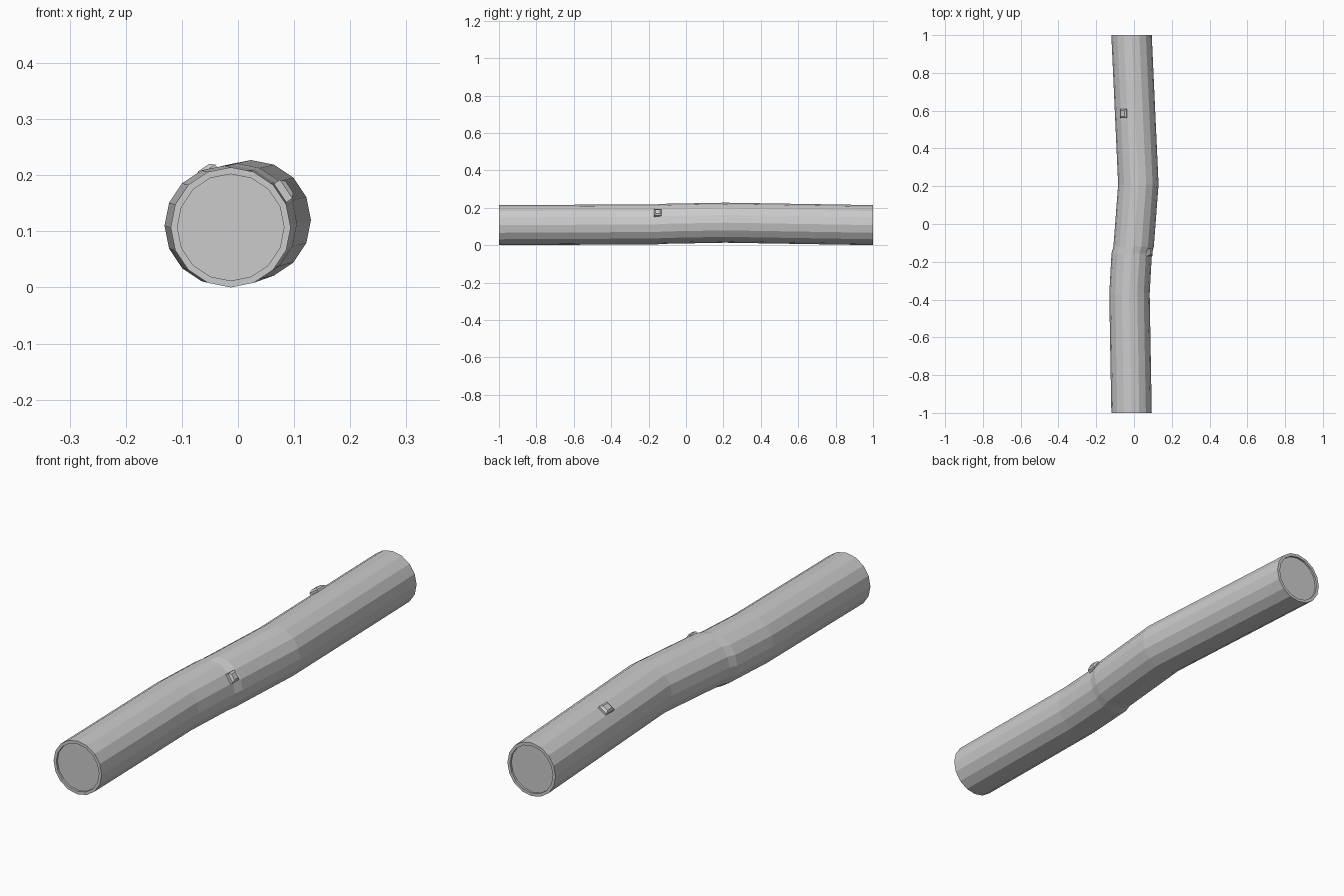
import bpy, bmesh
from math import cos, sin, pi, radians
from mathutils import Vector

cube = bpy.data.objects.get("Cube")
if cube:
    bpy.data.objects.remove(cube, do_unlink=True)

SIDES = 16
RADIUS = 0.107
INNER = 0.095
RECESS = 0.008

grey = bpy.data.materials.new("plain grey")
grey.use_nodes = True
grey.diffuse_color = (0.6, 0.6, 0.6, 1)
grey.node_tree.nodes["Principled BSDF"].inputs["Base Color"].default_value = (0.6, 0.6, 0.6, 1)


def finish(name, bm):
    bmesh.ops.recalc_face_normals(bm, faces=bm.faces)
    mesh = bpy.data.meshes.new(name)
    bm.to_mesh(mesh)
    bm.free()
    mesh.materials.append(grey)
    obj = bpy.data.objects.new(name, mesh)
    bpy.context.collection.objects.link(obj)
    return obj


def ring(bm, x, y, z, r):
    return [bm.verts.new((x + r * cos(2 * pi * i / SIDES), y, z + r * sin(2 * pi * i / SIDES)))
            for i in range(SIDES)]


# Bent log: centre line from front to back
path = [(-0.013, -1, 0.107), (-0.024, -0.37, 0.11), (-0.012, -0.155, 0.111),
        (-0.002, -0.12, 0.114), (0.023, 0.21, 0.12), (-0.013, 1, 0.107)]
front, back = Vector(path[0]), Vector(path[-1])
inset = Vector((0, RECESS, 0))

bm = bmesh.new()
rings = [ring(bm, *(front + inset), INNER), ring(bm, *front, INNER)]
rings += [ring(bm, *p, RADIUS) for p in path]
rings += [ring(bm, *back, INNER), ring(bm, *(back - inset), INNER)]
for a, b in zip(rings, rings[1:]):
    for i in range(SIDES):
        j = (i + 1) % SIDES
        bm.faces.new((a[i], a[j], b[j], b[i]))
# Recessed cut ends
bm.faces.new(rings[0])
bm.faces.new(rings[-1])
finish("log_trunk", bm)


# Small tapered branch stubs sitting on the bark
def stub(name, centre, angle, width, length):
    out = Vector((cos(radians(angle)), 0, sin(radians(angle))))
    side = Vector((-out.z, 0, out.x))
    along = Vector((0, 1, 0))
    bm = bmesh.new()
    levels = []
    for dist, scale in ((0.095, 1), (0.114, 1), (0.121, 0.6)):
        levels.append([bm.verts.new(Vector(centre) + out * dist
                                    + side * (u * scale * width / 2)
                                    + along * (v * scale * length / 2))
                       for u, v in ((-1, -1), (1, -1), (1, 1), (-1, 1))])
    for a, b in zip(levels, levels[1:]):
        for i in range(4):
            j = (i + 1) % 4
            bm.faces.new((a[i], a[j], b[j], b[i]))
    bm.faces.new(levels[0])
    bm.faces.new(levels[-1])
    finish(name, bm)


stub("left_branch_stub", (-0.009, -0.15, 0.112), 33.75, 0.04, 0.04)
stub("top_branch_stub", (0.006, 0.585, 0.113), 123.75, 0.04, 0.05)
